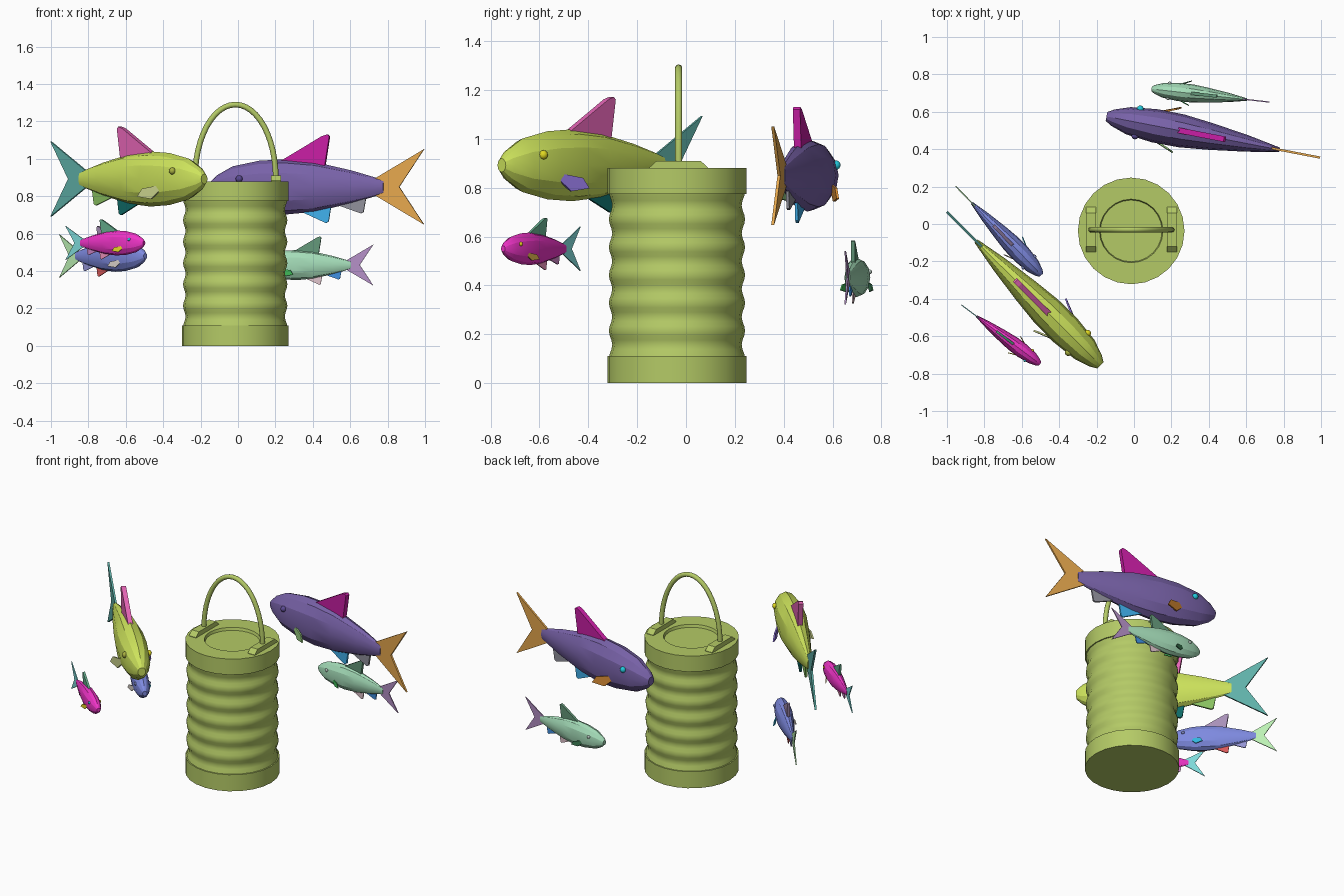
import bpy, bmesh, math
from mathutils import Matrix, Vector

if "Cube" in bpy.data.objects:
    bpy.data.objects.remove(bpy.data.objects["Cube"])

BX, BY = -0.015, -0.037      # bucket axis


def material(name, hexcol):
    rgb = [int(hexcol[i:i + 2], 16) / 255 for i in (0, 2, 4)]
    lin = [c / 12.92 if c < 0.04045 else ((c + 0.055) / 1.055) ** 2.4 for c in rgb]
    m = bpy.data.materials.new(name)
    m.diffuse_color = (*lin, 1)
    m.use_nodes = True
    m.node_tree.nodes["Principled BSDF"].inputs["Base Color"].default_value = m.diffuse_color
    return m


def make(name, bm, mat, smooth=None):
    bmesh.ops.recalc_face_normals(bm, faces=bm.faces)
    me = bpy.data.meshes.new(name)
    bm.to_mesh(me)
    bm.free()
    ob = bpy.data.objects.new(name, me)
    bpy.context.collection.objects.link(ob)
    me.materials.append(mat)
    if smooth:
        bpy.ops.object.select_all(action='DESELECT')
        ob.select_set(True)
        bpy.context.view_layer.objects.active = ob
        bpy.ops.object.shade_smooth_by_angle(angle=math.radians(smooth))
    return ob


def skin(bm, rings):
    """Bridge a list of closed rings of points and cap both ends."""
    vs = [[bm.verts.new(p) for p in r] for r in rings]
    n = len(vs[0])
    for a, b in zip(vs, vs[1:]):
        for i in range(n):
            j = (i + 1) % n
            bm.faces.new((a[i], a[j], b[j], b[i]))
    bm.faces.new(vs[0][::-1])
    bm.faces.new(vs[-1])


def prism(bm, pts, t, M=Matrix()):
    """Thin plate: outline extruded by t across the local y axis."""
    skin(bm, [[M @ (Vector(p) + Vector((0, d, 0))) for p in pts] for d in (-t / 2, t / 2)])


def lathe(name, profile, mat, n=24):
    bm = bmesh.new()
    skin(bm, [[(BX + r * math.cos(2 * math.pi * i / n), BY + r * math.sin(2 * math.pi * i / n), z)
               for i in range(n)] for r, z in profile])
    return make(name, bm, mat, 30)


# ---- Bucket ----
green = material("bucket_green", "b4ca66")
lathe("bucket_base", [(0.285, 0), (0.285, 0.11), (0.265, 0.11)], green)
waves, steps = 6, 6
z0, z1 = 0.10, 0.785
lathe("bucket_body", [(0.272 + 0.007 * math.cos(2 * math.pi * k / steps),
                       z0 + (z1 - z0) * k / (waves * steps)) for k in range(waves * steps + 1)], green)
lathe("bucket_lid", [(0.265, 0.775), (0.285, 0.775), (0.285, 0.88),
                     (0.17, 0.88), (0.165, 0.862)], green)

# Handle mounts with sloped ends
for side, x in (("left", -0.23), ("right", 0.203)):
    bm = bmesh.new()
    prism(bm, [(-0.12, 0, 0.87), (-0.12, 0, 0.883), (-0.09, 0, 0.91),
               (0.09, 0, 0.91), (0.12, 0, 0.883), (0.12, 0, 0.87)], 0.052,
          Matrix.Translation((x, -0.03, 0)) @ Matrix.Rotation(math.pi / 2, 4, 'Z'))
    make("handle_mount_" + side, bm, green)

# Arched handle
bm = bmesh.new()
rings = []
for k in range(25):
    a = math.pi * k / 24
    c = Vector((-0.014 - 0.216 * math.cos(a), -0.03, 0.895 + 0.395 * math.sin(a)))
    nrm = Vector((-math.cos(a) / 0.216, 0, math.sin(a) / 0.395)).normalized()
    rings.append([c + 0.015 * (math.cos(q) * nrm + math.sin(q) * Vector((0, 1, 0)))
                  for q in [2 * math.pi * i / 10 for i in range(10)]])
skin(bm, rings)
make("handle", bm, green, 40)

# ---- Fish (local x runs from nose to tail, +y is the fish's right) ----
BODY = [(0, .028, .024), (.035, .062, .045), (.12, .110, .074), (.265, .140, .090),
        (.41, .148, .089), (.57, .133, .072), (.77, .088, .044), (.90, .050, .020), (.944, .035, .012)]
FINS = {  # outline and thickness
    "tail_fin": ([(.88, 0, -.035), (1.165, 0, -.202), (1.03, 0, 0), (1.165, 0, .202), (.88, 0, .035)], .012),
    "dorsal_fin": ([(.36, 0, .11), (.39, 0, .142), (.61, 0, .272), (.64, 0, .281), (.65, 0, .27),
                    (.62, 0, .08)], .03),
    "pelvic_fin": ([(.48, 0, -.11), (.50, 0, -.135), (.63, 0, -.194), (.645, 0, -.185), (.66, 0, -.09)], .012),
    "anal_fin": ([(.68, 0, -.08), (.70, 0, -.10), (.82, 0, -.142), (.835, 0, -.135), (.85, 0, -.05)], .012),
}
PECTORAL = [(.25, .068, -.05), (.275, .075, -.035), (.36, .11, -.052), (.385, .122, -.095), (.31, .092, -.107)]


def fish(name, nose, tail, z, cols):
    d = Vector(tail) - Vector(nose)
    M = (Matrix.Translation((*nose, z)) @ Matrix.Rotation(math.atan2(d.y, d.x), 4, 'Z')
         @ Matrix.Scale(d.length / 1.165, 4))
    keys = ("body", "tail_fin", "dorsal_fin", "pelvic_fin", "anal_fin",
            "pectoral_right", "pectoral_left", "eye_right", "eye_left")
    mats = {k: material(name + "_" + k, c) for k, c in zip(keys, cols.split())}

    bm = bmesh.new()
    skin(bm, [[M @ Vector((s, w * math.cos(q), h * math.sin(q)))
               for q in [2 * math.pi * i / 12 for i in range(12)]] for s, h, w in BODY])
    make(name + "_body", bm, mats["body"], 20)

    for part, (pts, t) in FINS.items():
        bm = bmesh.new()
        prism(bm, pts, t, M)
        make(name + "_" + part, bm, mats[part])

    # Paired fins and eyes
    for side, sg in (("right", 1), ("left", -1)):
        bm = bmesh.new()
        prism(bm, [(x, sg * y, zz) for x, y, zz in PECTORAL], .01, M)
        make(name + "_pectoral_fin_" + side, bm, mats["pectoral_" + side])
        bm = bmesh.new()
        bmesh.ops.create_uvsphere(bm, u_segments=12, v_segments=8, radius=.019,
                                  matrix=M @ Matrix.Translation((.17, sg * .073, .043)))
        make(name + "_eye_" + side, bm, mats["eye_" + side], 60)


fish("lime_fish", (-.18, -.755), (-1.0, .064), .892,
     "cde35c 5fb0a8 e465b5 0e6a66 88c060 c4cc88 8a70d4 a8b040 e0d820")
fish("purple_fish", (-.147, .575), (.995, .355), .85,
     "7862a8 e6a84e c81ea4 40b0ec 90909a d88c34 98cc80 22c8dc 5c4a94")
fish("mint_fish", (.094, .722), (.724, .652), .432,
     "a4dcb8 b490c6 64987a e0c4cc 3f90e0 3a7850 40b858 b0c0b8 b0c0b8")
fish("blue_fish", (-.495, -.273), (-.954, .203), .48,
     "7e8ae0 bcf0b4 a890b8 d85858 9494d4 d0c8c0 34bce4 8088c0 8088c0")
fish("magenta_fish", (-.502, -.749), (-.922, -.433), .55,
     "f034c8 80dcdc 64ac8c e890b8 c880c0 e0d024 a88838 34cce4 e0c424")
